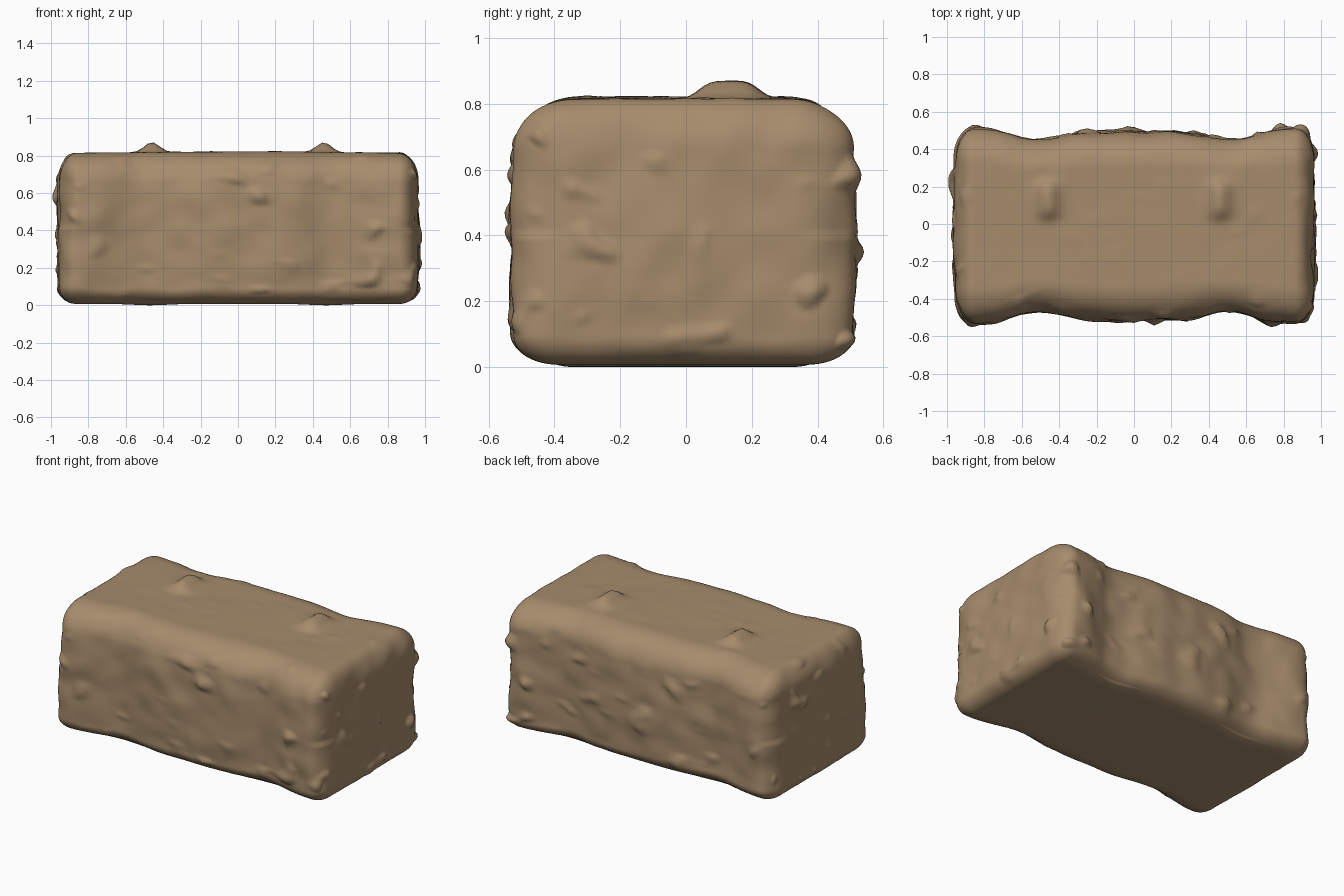
import bpy, bmesh, math
from mathutils import Vector, noise

if "Cube" in bpy.data.objects:
    bpy.data.objects.remove(bpy.data.objects["Cube"])

HALF = Vector((0.957, 0.495, 0.403))   # half size of the block
MID_Z = 0.412


def gauss(v, c, s):
    return math.exp(-((v - c) / s) ** 2)


def spread(t):
    # pack grid lines towards the edges
    return 0.45 * t + 0.55 * math.sin(t * math.pi / 2)


bm = bmesh.new()
bmesh.ops.create_cube(bm, size=2)
bmesh.ops.subdivide_edges(bm, edges=bm.edges[:], cuts=69, use_grid_fill=True)

for v in bm.verts:
    # rounded box, softer along the top edges than the bottom ones
    p = Vector([spread(v.co[i]) * HALF[i] for i in range(3)])
    r = Vector((0.1, 0.18, 0.15)) if p.z > 0 else Vector((0.095, 0.13, 0.085))
    inner = Vector([max(-(HALF[i] - r[i]), min(HALF[i] - r[i], p[i])) for i in range(3)])
    d = Vector([(p[i] - inner[i]) / r[i] for i in range(3)])
    d.normalize()
    p = inner + Vector([d[i] * r[i] for i in range(3)])
    n = Vector([d[i] / r[i] for i in range(3)]).normalized()

    # waist grooves and flared ends on the long sides
    ax = abs(p.x)
    flare = max(0.0, min(1.0, (ax - 0.6) / 0.22))
    p.y *= 1 - 0.085 * gauss(ax, 0.5, 0.17) + 0.04 * flare

    # sides and ends bulge slightly at mid height
    side = 1 - abs(n.z)
    p.y += n.y * 0.012 * gauss(p.z, 0.03, 0.25)
    p.x += n.x * 0.012 * gauss(p.z, 0, 0.25) * gauss(p.y, 0.05, 0.3)

    # lumpy stone surface, calm on top and flat below
    q = Vector((p.x, p.y, p.z))
    lump = noise.noise(q * 4) * 0.014 + noise.noise(q * 8 + Vector((7, 3, 1))) * 0.009
    knob = max(0.0, noise.noise(q * 9 + Vector((2, 9, 4))) - 0.4) * 0.07
    amount = 0.2 + 0.8 * side if n.z > 0 else side
    p += n * (lump + knob) * amount

    # two small ridges on a slightly crowned top
    if n.z > 0:
        w = n.z ** 2
        p.z += w * 0.053 * gauss(abs(p.x), 0.46, 0.055) * math.exp(-((p.y - 0.14) / 0.1) ** 4)
        p.z += w * 0.009 * gauss(p.x, 0, 0.6)
    v.co = p + Vector((0, -0.01, MID_Z))

low = min(v.co.z for v in bm.verts)
for v in bm.verts:
    v.co.z += 0.007 - low
    # faint pads under the waists touch the ground
    if v.co.z < 0.02:
        v.co.z -= 0.007 * gauss(abs(v.co.x), 0.47, 0.12)
low = min(v.co.z for v in bm.verts)
for v in bm.verts:
    v.co.z -= low
for f in bm.faces:
    f.smooth = True
bmesh.ops.recalc_face_normals(bm, faces=bm.faces[:])

mesh = bpy.data.meshes.new("stone_block")
bm.to_mesh(mesh)
bm.free()
block = bpy.data.objects.new("stone_block", mesh)
bpy.context.collection.objects.link(block)

# single brown stone colour
mat = bpy.data.materials.new("brown stone")
mat.diffuse_color = (0.38, 0.26, 0.15, 1)
mat.use_nodes = True
mat.node_tree.nodes["Principled BSDF"].inputs["Base Color"].default_value = mat.diffuse_color
mesh.materials.append(mat)
